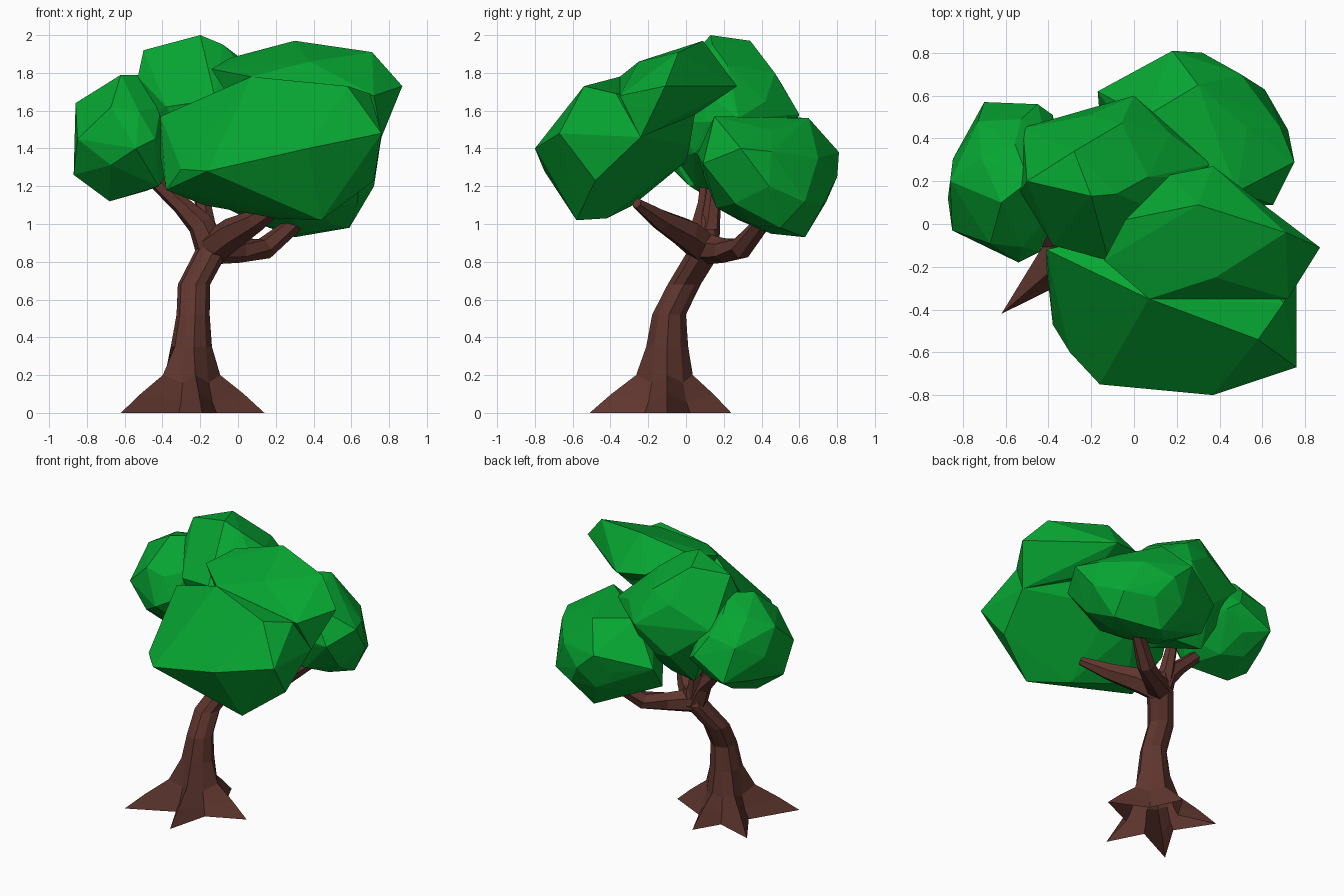
import bpy
import bmesh
import math
import random
from mathutils import Vector

random.seed(4)

if "Cube" in bpy.data.objects:
    bpy.data.objects.remove(bpy.data.objects["Cube"], do_unlink=True)


def make_material(name, colour):
    material = bpy.data.materials.new(name)
    material.use_nodes = True
    material.diffuse_color = (*colour, 1)
    material.node_tree.nodes["Principled BSDF"].inputs["Base Color"].default_value = (*colour, 1)
    return material


leaf = make_material("leaf green", (.002, .38, .032))
bark = make_material("bark brown", (.116, .037, .028))


def finish(name, bm, material):
    """Turn a bmesh into a flat shaded object with one material."""
    bmesh.ops.recalc_face_normals(bm, faces=bm.faces[:])
    mesh = bpy.data.meshes.new(name)
    bm.to_mesh(mesh)
    bm.free()
    mesh.materials.append(material)
    part = bpy.data.objects.new(name, mesh)
    bpy.context.scene.collection.objects.link(part)
    return part


def hull(name, points):
    """Faceted leaf mass wrapped around a handful of corner points."""
    bm = bmesh.new()
    for point in points:
        bm.verts.new(point)
    bmesh.ops.convex_hull(bm, input=bm.verts[:])
    loose = [vert for vert in bm.verts if not vert.link_faces]
    bmesh.ops.delete(bm, geom=loose, context="VERTS")
    return finish(name, bm, leaf)


def leaf_clump(name, centre, radii, corners):
    """Irregular ellipsoid whose outline is pulled out to a few corners."""
    corners = [Vector(corner) for corner in corners]
    points = corners[:]
    ball = bmesh.new()
    bmesh.ops.create_icosphere(ball, subdivisions=2, radius=1)
    for vert in ball.verts:
        size = random.uniform(.88, .96)
        point = Vector(centre) + Vector(a * b * size for a, b in zip(vert.co, radii))
        if min((point - corner).length for corner in corners) > .16:
            points.append(point)
    ball.free()
    return hull(name, points)


def loft(name, rings):
    """Bark skin through rings of points, open at the start, closed at the end."""
    bm = bmesh.new()
    rings = [[bm.verts.new(point) for point in ring] for ring in rings]
    for low, high in zip(rings, rings[1:]):
        for k in range(len(low)):
            n = (k + 1) % len(low)
            bm.faces.new((low[k], low[n], high[n], high[k]))
    bm.faces.new(rings[-1])
    return finish(name, bm, bark)


def limb(name, path, radii, sides=6):
    """Tapered, bent branch with a polygonal section."""
    path = [Vector(point) for point in path]
    rings = []
    for i, (point, radius) in enumerate(zip(path, radii)):
        along = path[min(i + 1, len(path) - 1)] - path[max(i - 1, 0)]
        across = along.cross(Vector((.3, 1, 0))).normalized()
        other = along.cross(across).normalized()
        angles = [math.tau * k / sides for k in range(sides)]
        rings.append([point + (across * math.cos(a) + other * math.sin(a)) * radius
                      for a in angles])
    return loft(name, rings)


# Trunk and roots as one skin: root tips alternate with valleys round the foot
foot = Vector((-.25, -.1, 0))
tips = [(.14, -.1), (-.22, .24), (-.59, .14), (-.62, -.42), (-.19, -.51)]
reaches = [Vector((*tip, 0)) - foot for tip in tips]
valleys = []
for this, following in zip(reaches, reaches[1:] + reaches[:1]):
    valleys.append((this.normalized() + following.normalized()).normalized())

rings = []
# Each level: share of root reach, ridge height, valley radius, valley height
for share, ridge, hollow, floor in ((1, 0, .18, 0), (.72, .1, .15, .06),
                                    (.4, .2, .125, .16)):
    ring = []
    for reach, valley in zip(reaches, valleys):
        ring.append(foot + reach * share + Vector((0, 0, ridge)))
        ring.append(foot + valley * hollow + Vector((0, 0, floor)))
    rings.append(ring)

# Leaning rings up to the fork
for centre, radius in (((-.25, -.1, .35), .112), ((-.24, -.09, .52), .09),
                       ((-.235, -.01, .68), .088), ((-.14, .1, .86), .09),
                       ((-.13, .11, .97), .06)):
    ring = []
    for reach, valley in zip(reaches, valleys):
        ring.append(Vector(centre) + reach.normalized() * radius)
        ring.append(Vector(centre) + valley * radius * .95)
    rings.append(ring)
loft("trunk", rings)

# Branches, each reaching into one clump
fork = (-.14, .1, .87)
limb("front_branch", [fork, (-.03, 0, .95), (.1, -.13, 1.02), (.24, -.26, 1.11)],
     [.09, .085, .06, .03])
limb("back_branch", [fork, (.01, .2, .86), (.14, .29, .87), (.3, .4, 1)],
     [.085, .065, .06, .045])
limb("right_branch", [fork, (-.2, .1, 1), (-.3, .11, 1.1), (-.46, .12, 1.25)],
     [.09, .07, .05, .04])
limb("middle_branch", [fork, (-.17, .13, 1), (-.2, .15, 1.2)],
     [.08, .052, .038])

# Large front clump: a broad lower mass and an overhanging crown
hull("front_clump",
     [(.37, -.8, 1.4), (.76, -.67, 1.48), (-.16, -.75, 1.28), (-.3, -.6, 1.29),
      (-.38, -.47, 1.18), (.58, -.54, 1.73), (.7, -.37, 1.69), (.07, -.35, 1.78),
      (-.41, -.12, 1.57), (-.41, -.2, 1.35), (.44, -.58, 1.02), (.2, -.42, 1.03),
      (-.18, -.28, 1.1), (.72, -.48, 1.23), (.76, -.24, 1.46), (.3, .05, 1.6),
      (.2, .02, 1.42), (0, 0, 1.33)])
hull("front_crown",
     [(.87, -.11, 1.73), (.71, -.04, 1.91), (.3, .09, 1.97), (-.04, .02, 1.88),
      (-.14, -.17, 1.82), (.37, .27, 1.73), (.17, .23, 1.75), (.07, -.35, 1.78),
      (.38, -.25, 1.86), (-.02, -.2, 1.63), (.72, -.35, 1.68), (.76, -.24, 1.46),
      (.4, .05, 1.58)])

# Rounder clumps behind
leaf_clump("right_clump", (-.6, .2, 1.45), (.29, .38, .34),
           [(-.87, .12, 1.26), (-.86, .2, 1.64), (-.62, .1, 1.79), (-.49, .2, 1.79),
            (-.68, .15, 1.12), (-.7, .57, 1.32), (-.73, .48, 1.55), (-.45, .56, 1.45),
            (-.54, -.18, 1.4), (-.42, .02, 1.2), (-.85, -.03, 1.45),
            (-.38, .51, 1.4), (-.44, -.13, 1.45)])
leaf_clump("top_clump", (-.12, .22, 1.54), (.4, .37, .4),
           [(-.5, .2, 1.92), (-.2, .13, 2), (-.28, .34, 1.97), (-.08, .14, 1.95),
            (-.52, .45, 1.6), (-.53, .15, 1.78), (0, .6, 1.58), (.36, .28, 1.56),
            (.17, .42, 1.65), (-.06, .47, 1.8), (-.38, -.1, 1.62),
            (-.12, -.17, 1.66), (-.3, .33, 1.14), (-.1, .3, 1.15), (-.1, .05, 1.2)])
leaf_clump("back_clump", (.32, .45, 1.25), (.45, .38, .33),
           [(.3, .63, .93), (.59, .5, .98), (.18, .81, 1.38), (.5, .7, 1.35),
            (.75, .29, 1.4), (.72, .44, 1.2), (.65, .09, 1.32), (-.17, .62, 1.3),
            (.3, .65, 1.56), (.05, .5, 1.57), (.48, .15, 1.57), (.3, .28, 1.02),
            (.2, .06, 1.37), (-.16, .5, 1.13)])
